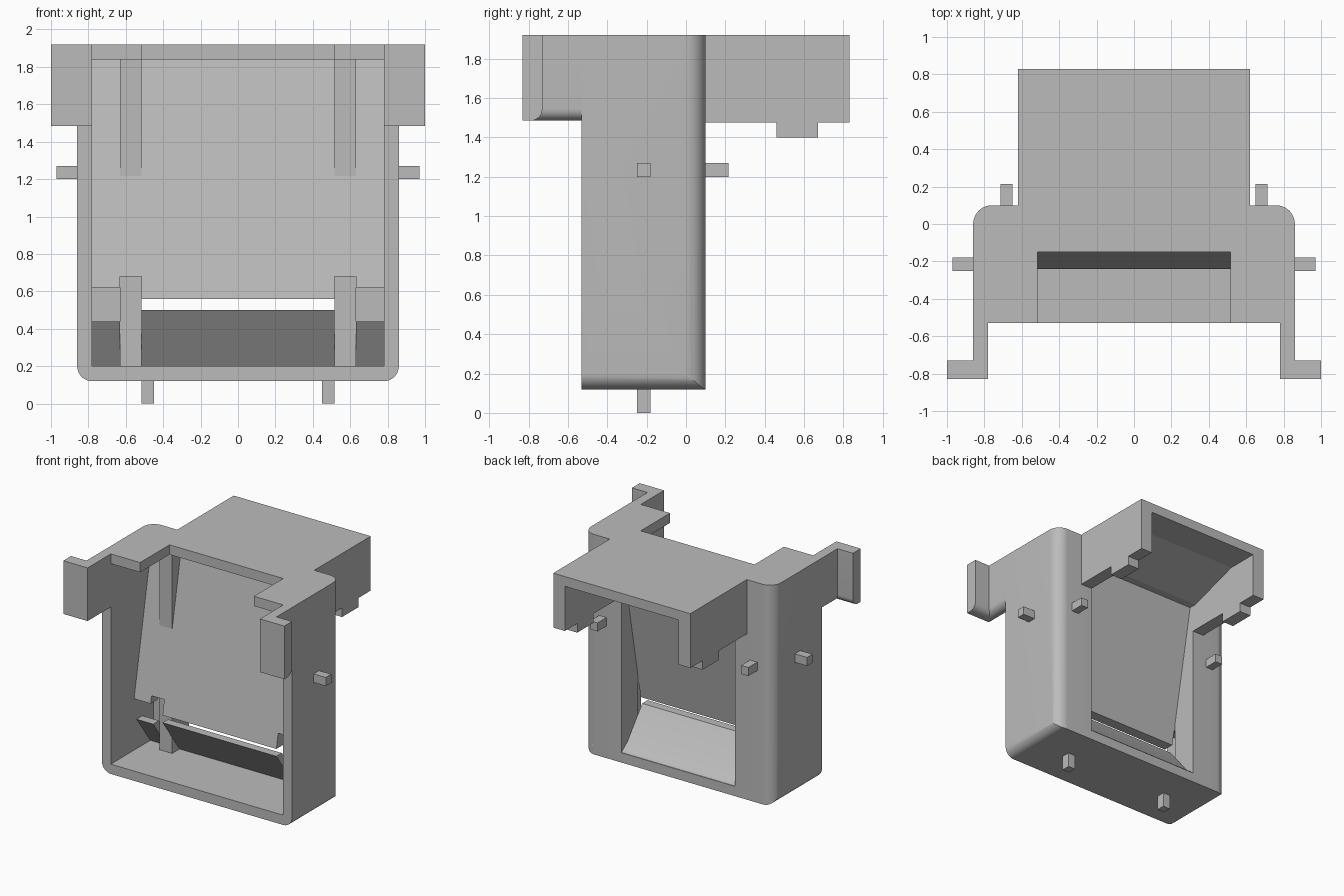
import bpy, bmesh, math
from mathutils import Vector

cube = bpy.data.objects.get("Cube")
if cube:
    bpy.data.objects.remove(cube, do_unlink=True)

grey = bpy.data.materials.new("plain grey")
grey.use_nodes = True
COLOUR = (0.5, 0.5, 0.5, 1)
grey.diffuse_color = COLOUR
grey.node_tree.nodes["Principled BSDF"].inputs["Base Color"].default_value = COLOUR


def prism(name, points, axis, lo, hi):
    """Extrude a profile along an axis; the points use the other two axes in order."""
    def place(p, t):
        c = list(p)
        c.insert(axis, t)
        return Vector(c)
    bm = bmesh.new()
    face = bm.faces.new([bm.verts.new(place(p, lo)) for p in points])
    out = bmesh.ops.extrude_face_region(bm, geom=[face])
    verts = [g for g in out["geom"] if isinstance(g, bmesh.types.BMVert)]
    bmesh.ops.translate(bm, verts=verts, vec=place((0, 0), hi - lo))
    bmesh.ops.recalc_face_normals(bm, faces=bm.faces)
    mesh = bpy.data.meshes.new(name)
    bm.to_mesh(mesh)
    bm.free()
    mesh.materials.append(grey)
    obj = bpy.data.objects.new(name, mesh)
    bpy.context.collection.objects.link(obj)
    return obj


def box(name, x, y, z):
    return prism(name, [(y[0], z[0]), (y[1], z[0]), (y[1], z[1]), (y[0], z[1])], 0, *x)


def both(name, make, x, *rest):
    """Make a part on each side."""
    make("left_" + name, x, *rest)
    make("right_" + name, (-x[1], -x[0]), *rest)


def combine(obj, tool, operation):
    bpy.context.view_layer.objects.active = obj
    mod = obj.modifiers.new("cut", 'BOOLEAN')
    mod.operation, mod.object, mod.solver = operation, tool, 'EXACT'
    bpy.ops.object.modifier_apply(modifier=mod.name)
    bpy.data.objects.remove(tool, do_unlink=True)


def arc(cx, cy, r, start, steps=10):
    angles = [math.radians(start + 90 * i / steps) for i in range(steps + 1)]
    return [(cx + r * math.cos(a), cy + r * math.sin(a)) for a in angles]


def smooth(obj):
    bpy.ops.object.select_all(action='DESELECT')
    obj.select_set(True)
    bpy.context.view_layer.objects.active = obj
    bpy.ops.object.shade_smooth_by_angle(angle=math.radians(30))


OUT, IN, OPEN, RIB = 0.86, 0.78, 0.515, 0.63
FRONT, BACK, TOP, CEIL = -0.53, 0.10, 1.92, 1.84

# Frame: rounded front outline crossed with rounded plan outline, then hollowed
outline = arc(-0.78, 0.2, 0.08, 180) + arc(0.78, 0.2, 0.08, 270) + [(OUT, TOP), (-OUT, TOP)]
plan = [(-OUT, FRONT), (OUT, FRONT)] + arc(0.76, 0, 0.1, 0) + arc(-0.76, 0, 0.1, 90)
frame = prism("frame", outline, 1, FRONT, BACK)
combine(frame, prism("plan", plan, 2, 0, 2), 'INTERSECT')
combine(frame, box("cavity", (-IN, IN), (-0.7, 0.02), (0.2, CEIL)), 'DIFFERENCE')
combine(frame, box("back_opening", (-OPEN, OPEN), (-0.1, 0.2), (0.2, CEIL)), 'DIFFERENCE')
combine(frame, box("top_notch", (-OPEN, OPEN), (-0.7, -0.15), (1.8, 2)), 'DIFFERENCE')
smooth(frame)

# Ribs flanking the back opening
both("rib", box, (OPEN, RIB), (-0.115, 0.09), (0.19, 1.86))


# Leaning panel, cut higher towards its sides
def panel(name, x, bottom):
    def y(z):
        return -0.24 + 0.19 * (z - 0.56)
    prism(name, [(y(bottom), bottom), (y(bottom) + 0.09, bottom),
                 (y(CEIL) + 0.09, CEIL), (y(CEIL), CEIL)], 0, *x)


panel("panel", (-OPEN, OPEN), 0.56)
both("panel_strip", panel, (OPEN, RIB), 0.68)
both("panel_edge", panel, (RIB, IN), 0.62)


# Ramp rising forward from the bottom of the back
def ramp(name, x, top):
    def inner(z):
        return -0.24 + 0.735 * (0.5 - z)
    def outer(z):
        return -0.17 + 0.8 * (0.5 - z)
    curve = [(BACK, 0.19), (0.095, 0.2), (0.08, 0.218), (0.055, 0.235), (outer(0.26), 0.26)]
    smooth(prism(name, [(inner(0.19), 0.19)] + curve +
                 [(outer(top), top), (inner(top), top)], 0, *x))


ramp("ramp", (-OPEN, OPEN), 0.5)
both("ramp_strip", ramp, (OPEN, RIB), 0.33)
both("ramp_edge", ramp, (RIB, IN), 0.44)

# Rear hood, open below and behind, with a sloped filler under its roof
hood = box("hood", (-0.62, 0.62), (0.05, 0.83), (1.475, TOP))
combine(hood, box("hood_hollow", (-OPEN, OPEN), (0, 0.9), (1.3, CEIL)), 'DIFFERENCE')
prism("hood_filler", [(0.58, 1.845), (0.05, 1.845), (0.05, 1.7), (0.13, 1.7)], 0, -OPEN, OPEN)
both("hood_tab", box, (OPEN, 0.62), (0.46, 0.67), (1.4, 1.48))


# Front arms with outward flanges, rounded along the lower edges
def arm(name, x):
    side = 1 if x[0] > 0 else -1
    section = [(side * IN, 1.485), (side * IN, TOP), (side * OUT, TOP)]
    fillet = [(side * u, v) for u, v in arc(0.80, 1.545, 0.06, 270)]
    smooth(prism(name, section + fillet[::-1], 1, -0.83, FRONT))


def flange(name, x):
    section = [(-0.83, TOP), (-0.83, 1.485)] + arc(-0.79, 1.545, 0.06, 270) + [(-0.73, TOP)]
    smooth(prism(name, section, 0, *x))


both("arm", arm, (IN, OUT))
both("flange", flange, (0.80, 1.0))

# Locating pegs
both("side_peg", box, (0.85, 0.97), (-0.25, -0.18), (1.2, 1.27))
both("back_peg", box, (0.65, 0.715), (0.09, 0.215), (1.2, 1.27))
both("bottom_peg", box, (0.45, 0.515), (-0.25, -0.18), (0, 0.13))
